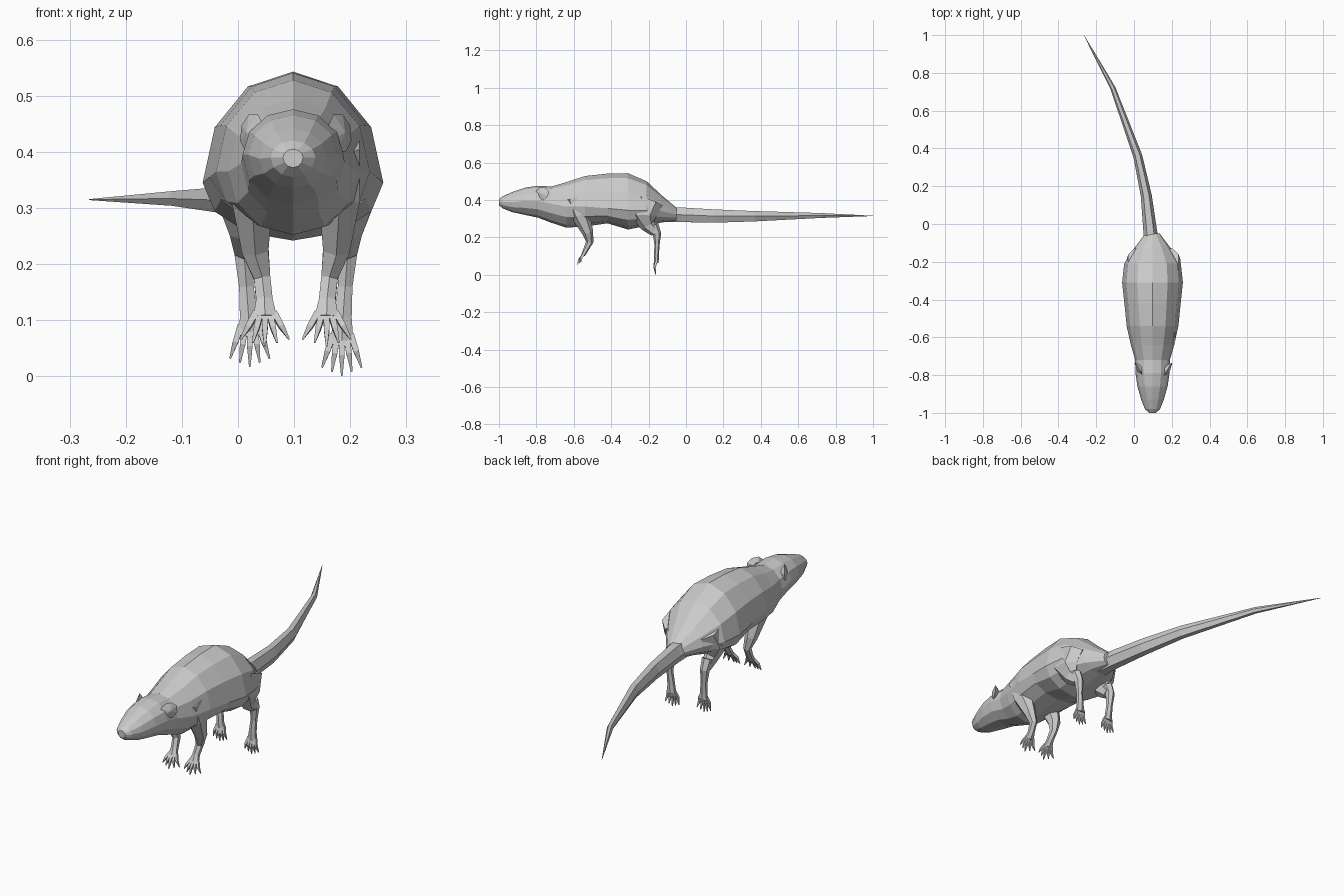
import bpy, bmesh, math
from mathutils import Vector

CX = 0.103  # body mid-line


def loft(name, rings):
    """Skin a list of equal-sized rings and cap both ends."""
    bm = bmesh.new()
    vr = [[bm.verts.new(p) for p in r] for r in rings]
    n = len(rings[0])
    for a, b in zip(vr, vr[1:]):
        for i in range(n):
            j = (i + 1) % n
            bm.faces.new((a[i], a[j], b[j], b[i]))
    bm.faces.new(vr[0])
    bm.faces.new(vr[-1])
    bmesh.ops.recalc_face_normals(bm, faces=bm.faces)
    me = bpy.data.meshes.new(name)
    bm.to_mesh(me)
    bm.free()
    ob = bpy.data.objects.new(name, me)
    bpy.context.collection.objects.link(ob)
    return ob


def tube(name, pts, radii, sides=6, ref=(1, 0, 0)):
    """Tapered limb; radii are (across ref, other way) per point."""
    pts = [Vector(p) for p in pts]
    rings = []
    for i, p in enumerate(pts):
        d = (pts[min(i + 1, len(pts) - 1)] - pts[max(i - 1, 0)]).normalized()
        v = d.cross(Vector(ref)).normalized()
        u = v.cross(d).normalized()
        a, b = radii[i]
        rings.append([p + u * a * math.cos(t) + v * b * math.sin(t)
                      for t in (2 * math.pi * (k + 0.5) / sides for k in range(sides))])
    return loft(name, rings)


# Body and head: y, top z, widest z, bottom z, half width
sections = [
    (-1.00, 0.405, 0.390, 0.372, 0.018),
    (-0.98, 0.420, 0.390, 0.355, 0.040),
    (-0.93, 0.442, 0.388, 0.335, 0.060),
    (-0.86, 0.466, 0.395, 0.320, 0.080),
    (-0.79, 0.476, 0.395, 0.305, 0.090),
    (-0.72, 0.472, 0.380, 0.278, 0.092),
    (-0.64, 0.495, 0.365, 0.252, 0.115),
    (-0.54, 0.528, 0.365, 0.258, 0.137),
    (-0.42, 0.541, 0.355, 0.275, 0.149),
    (-0.31, 0.543, 0.345, 0.242, 0.161),
    (-0.21, 0.500, 0.345, 0.262, 0.150),
    (-0.13, 0.425, 0.340, 0.280, 0.098),
    (-0.05, 0.358, 0.322, 0.288, 0.038),
]
rings = []
for y, top, mid, bot, hw in sections:
    ring = []
    for k in range(12):
        t = 2 * math.pi * k / 12
        c = math.cos(t)
        ring.append((CX - 0.005 + hw * math.sin(t), y,
                     mid + (top - mid if c > 0 else mid - bot) * c))
    rings.append(ring)
loft("body", rings)

# Tail
tube("tail",
     [(0.093, -0.12, 0.322), (0.085, -0.03, 0.321), (0.065, 0.15, 0.314), (0.020, 0.36, 0.313),
      (-0.112, 0.72, 0.317), (-0.265, 1.0, 0.315)],
     [(0.047, 0.042), (0.045, 0.036), (0.041, 0.029), (0.032, 0.024), (0.015, 0.014), (0.001, 0.001)],
     6, (0, 0, 1))

for s, side in ((-1, "left"), (1, "right")):
    def P(x, y, z):
        return (CX + s * x, y, z)

    # Front leg
    tube("front_leg_" + side,
         [P(0.070, -0.59, 0.41), P(0.078, -0.565, 0.32), P(0.072, -0.525, 0.225),
          P(0.060, -0.515, 0.175), P(0.056, -0.535, 0.135), P(0.055, -0.55, 0.105)],
         [(0.050, 0.070), (0.042, 0.050), (0.027, 0.030), (0.017, 0.020), (0.017, 0.014), (0.024, 0.011)])

    # Hind leg with thigh and hock
    drop = -0.008 * s
    tube("hind_thigh_" + side,
         [P(0.095, -0.20, 0.40), P(0.105, -0.23, 0.32), P(0.092, -0.205, 0.265), P(0.090, -0.165, 0.225)],
         [(0.045, 0.080), (0.045, 0.075), (0.030, 0.040), (0.022, 0.024)])
    tube("hind_leg_" + side,
         [P(0.093, -0.175, 0.265), P(0.092, -0.155, 0.22), P(0.088, -0.155, 0.16),
          P(0.084, -0.158, 0.105), P(0.082, -0.158, 0.072 + drop)],
         [(0.024, 0.028), (0.020, 0.023), (0.015, 0.014), (0.018, 0.013), (0.024, 0.012)])

    # Toes: fans of five tapered digits
    for k in range(5):
        f = k - 2
        reach = 1 - 0.10 * abs(f)
        for leg, (bx, by, bz), dy, dz, spread in (
                ("front", (0.055, -0.546, 0.112), -0.035, -0.058, 0.017),
                ("hind", (0.082, -0.158, 0.082 + drop), -0.005, -0.073, 0.012)):
            x0, x2 = bx + f * 0.008, bx + f * (0.008 + spread * 0.8)
            y2 = by + dy * reach + 0.006 * abs(f) * (leg == "front")
            z2 = bz + dz * reach
            tube(f"{leg}_toe_{side}_{k + 1}",
                 [P(x0, by, bz), P((x0 + x2) / 2, (by + y2) / 2 - 0.007, (bz + z2) / 2), P(x2, y2, z2)],
                 [(0.008, 0.009), (0.007, 0.008), (0.002, 0.002)], 4)

    # Cupped ear: rear cone, rim, then sunken inner dish
    n = Vector((0.86 * s, -0.5, 0.1)).normalized()
    c = Vector(P(0.082, -0.772, 0.434))
    tube("ear_" + side,
         [c - n * 0.022, c - n * 0.004, c + n * 0.007, c - n * 0.004],
         [(0.018, 0.018), (0.036, 0.042), (0.034, 0.040), (0.020, 0.022)], 8, (0, 0, 1))
